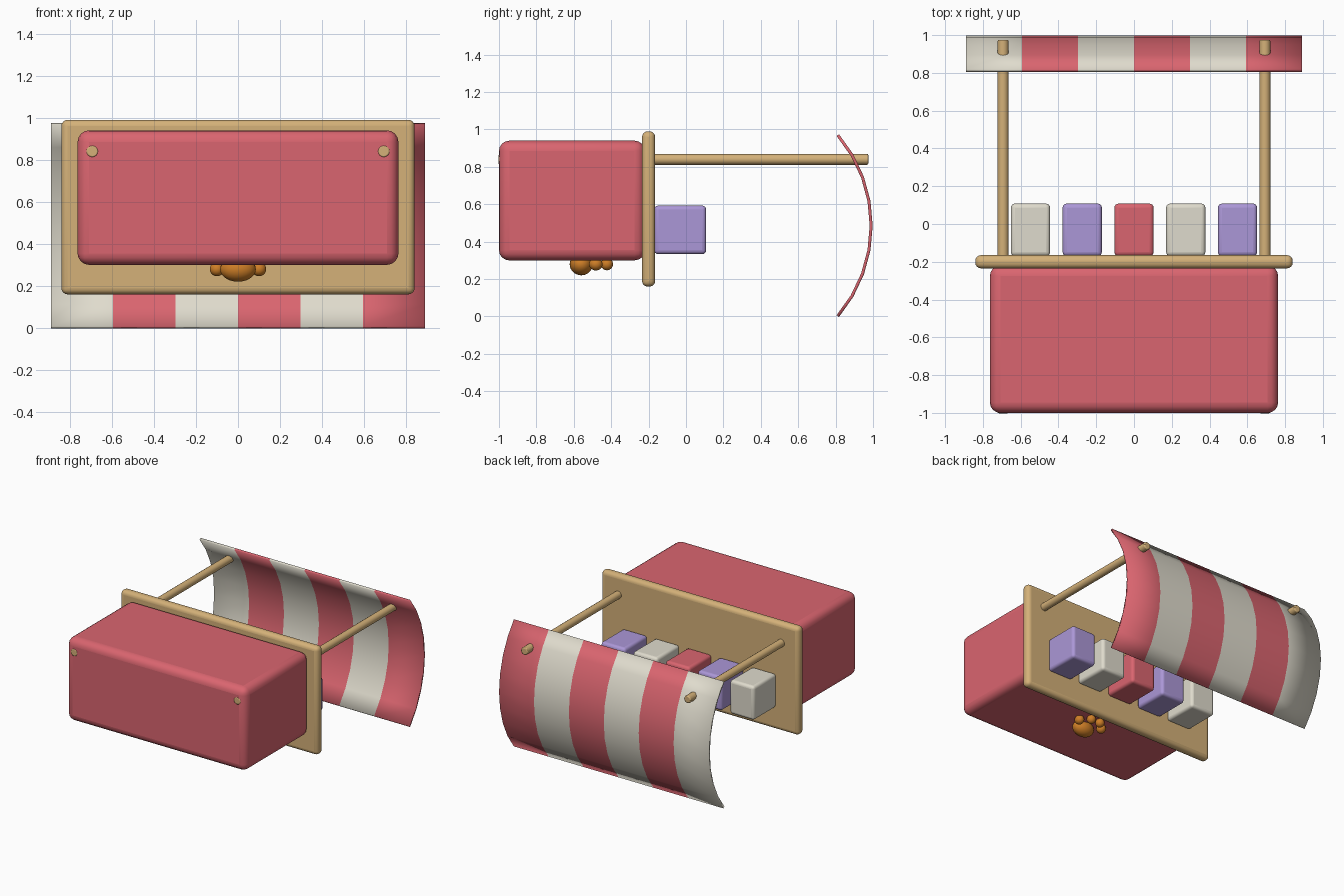
import bpy
import bmesh
import math

if "Cube" in bpy.data.objects:
    bpy.data.objects.remove(bpy.data.objects["Cube"], do_unlink=True)


def material(name, rgb):
    mat = bpy.data.materials.new(name)
    mat.use_nodes = True
    mat.diffuse_color = (*rgb, 1)
    mat.node_tree.nodes["Principled BSDF"].inputs["Base Color"].default_value = (*rgb, 1)
    return mat


red = material("coral red", (0.70, 0.13, 0.16))
cream = material("cream", (0.74, 0.71, 0.61))
wood = material("light wood", (0.66, 0.44, 0.19))
purple = material("lavender", (0.41, 0.31, 0.68))
orange = material("amber orange", (0.62, 0.21, 0.02))


def finish(obj, name, mat, bevel=0, segments=4):
    obj.name = name
    obj.data.materials.append(mat)
    if bevel:
        mod = obj.modifiers.new("rounded edges", "BEVEL")
        mod.width = bevel
        mod.segments = segments
        mod.limit_method = "ANGLE"
    bpy.ops.object.shade_smooth_by_angle(angle=math.radians(40))
    return obj


def box(name, low, high, mat, bevel):
    center = [(a + b) / 2 for a, b in zip(low, high)]
    bpy.ops.mesh.primitive_cube_add(size=1, location=center)
    obj = bpy.context.object
    obj.scale = [b - a for a, b in zip(low, high)]
    bpy.ops.object.transform_apply(location=False, rotation=False, scale=True)
    return finish(obj, name, mat, bevel)


def ball(name, center, radii, mat):
    bpy.ops.mesh.primitive_uv_sphere_add(segments=24, ring_count=14, radius=1, location=center)
    obj = bpy.context.object
    obj.scale = radii
    bpy.ops.object.transform_apply(location=False, rotation=False, scale=True)
    return finish(obj, name, mat)


# Stall body and counter board
box("stall_body", (-0.763, -1, 0.30), (0.763, -0.22, 0.94), red, 0.055)
box("counter_board", (-0.84, -0.235, 0.16), (0.84, -0.165, 0.99), wood, 0.03)

# Goods on the counter
for i, mat in enumerate((cream, purple, red, cream, purple)):
    x = (i - 2) * 0.274
    box(f"goods_box_{i + 1}", (x - 0.104, -0.17, 0.333), (x + 0.104, 0.108, 0.593), mat, 0.022)

# Awning posts
for side, x in (("left", 0.693), ("right", -0.693)):
    bpy.ops.mesh.primitive_cylinder_add(vertices=16, radius=0.029, depth=1.977,
                                        location=(x, -0.0135, 0.84),
                                        rotation=(math.pi / 2, 0, 0))
    finish(bpy.context.object, f"{side}_post", wood, 0.007, 2)

# Paw emblem: one pad and four toes
ball("paw_pad", (0, -0.56, 0.28), (0.085, 0.062, 0.06), orange)
for side, s in (("left", 1), ("right", -1)):
    ball(f"{side}_outer_toe", (s * 0.1, -0.482, 0.28), (0.034, 0.036, 0.034), orange)
    ball(f"{side}_inner_toe", (s * 0.04, -0.423, 0.28), (0.033, 0.033, 0.033), orange)

# Curved striped awning
stripes, rows = 6, 8
radius, half_angle, half_width = 0.745, math.radians(40.5), 0.89
bm = bmesh.new()
grid = []
for c in range(stripes + 1):
    x = -half_width + 2 * half_width * c / stripes
    column = []
    for r in range(rows + 1):
        a = half_angle * (2 * r / rows - 1)
        column.append(bm.verts.new((x, 0.99 - radius * (1 - math.cos(a)),
                                    0.486 + radius * math.sin(a))))
    grid.append(column)
for c in range(stripes):
    for r in range(rows):
        face = bm.faces.new((grid[c][r], grid[c][r + 1], grid[c + 1][r + 1], grid[c + 1][r]))
        face.material_index = c % 2
bmesh.ops.recalc_face_normals(bm, faces=bm.faces)
mesh = bpy.data.meshes.new("striped_awning")
bm.to_mesh(mesh)
bm.free()
awning = bpy.data.objects.new("striped_awning", mesh)
bpy.context.collection.objects.link(awning)
bpy.ops.object.select_all(action="DESELECT")
awning.select_set(True)
bpy.context.view_layer.objects.active = awning
finish(awning, "striped_awning", cream)
mesh.materials.append(red)
solid = awning.modifiers.new("cloth thickness", "SOLIDIFY")
solid.thickness = 0.016
solid.offset = 0
awning.modifiers.move(len(awning.modifiers) - 1, 0)
